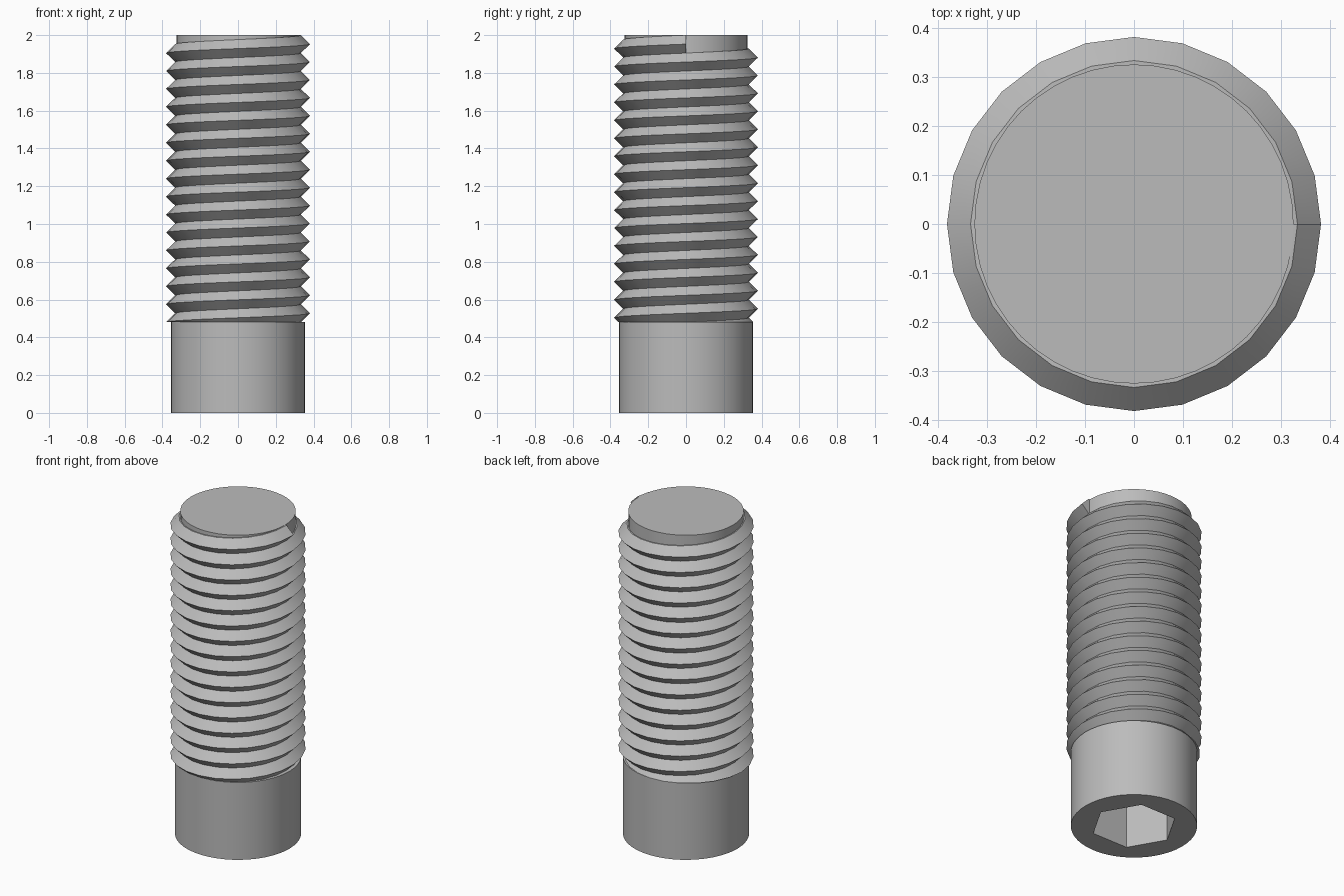
import bpy, bmesh
from math import cos, sin, tau, radians

cube = bpy.data.objects.get("Cube")
if cube:
    bpy.data.objects.remove(cube, do_unlink=True)

steel = bpy.data.materials.new("steel_grey")
steel.use_nodes = True
grey = (0.5, 0.5, 0.5, 1)
steel.diffuse_color = grey
steel.node_tree.nodes["Principled BSDF"].inputs["Base Color"].default_value = grey

PITCH, SEGS, TURNS = 0.095, 24, 18
SHANK_TOP, TOP = 0.48, 2.0
CORE, ROOT, CREST = 0.325, 0.333, 0.381


def polar(r, a, z):
    return (r * cos(a), r * sin(a), z)


def ring(bm, r, z, n):
    """Closed loop of n vertices and its edges."""
    vs = [bm.verts.new(polar(r, tau * i / n, z)) for i in range(n)]
    return vs, [bm.edges.new((vs[i - 1], vs[i])) for i in range(n)]


def bridge(bm, a, b):
    for i in range(len(a)):
        bm.faces.new((a[i - 1], a[i], b[i], b[i - 1]))


def finish(bm, name):
    bmesh.ops.recalc_face_normals(bm, faces=bm.faces)
    mesh = bpy.data.meshes.new(name)
    bm.to_mesh(mesh)
    bm.free()
    ob = bpy.data.objects.new(name, mesh)
    bpy.context.collection.objects.link(ob)
    mesh.materials.append(steel)
    bpy.ops.object.select_all(action='DESELECT')
    ob.select_set(True)
    bpy.context.view_layer.objects.active = ob
    bpy.ops.object.shade_smooth_by_angle(angle=radians(30))
    return ob


# Plain shank with a hexagonal socket in its underside
bm = bmesh.new()
low, low_edges = ring(bm, 0.355, 0, 48)
high, _ = ring(bm, 0.355, SHANK_TOP, 48)
mouth, mouth_edges = ring(bm, 0.243, 0, 6)
floor, _ = ring(bm, 0.243, 0.3, 6)
bridge(bm, low, high)
bridge(bm, mouth, floor)
bm.faces.new(high)
bm.faces.new(floor)
bmesh.ops.triangle_fill(bm, edges=low_edges + mouth_edges, use_beauty=True)
finish(bm, "shank")

# Core that shows as the flat tip
bm = bmesh.new()
low, _ = ring(bm, CORE, SHANK_TOP, 48)
high, _ = ring(bm, CORE, TOP, 48)
bridge(bm, low, high)
bm.faces.new(low)
bm.faces.new(high)
finish(bm, "core")

# Helical thread, each turn sharing its root edge with the next
bm = bmesh.new()
count = TURNS * SEGS
start = TOP - (TURNS + 0) * PITCH
root, crest = [], []
for k in range(count + SEGS + 1):
    a, z = tau * k / SEGS, start + PITCH * (k / SEGS - 1)
    root.append(bm.verts.new(polar(ROOT, a, z + PITCH)))
    if k <= count - SEGS:
        crest.append(bm.verts.new(polar(CREST, a, z + PITCH * 1.5)))
last = len(crest) - 1
for k in range(last):
    bm.faces.new((root[k], root[k + 1], crest[k + 1], crest[k]))
    bm.faces.new((crest[k], crest[k + 1], root[k + SEGS + 1], root[k + SEGS]))
# Narrow ledge from the final root to the core, and the thread's end face
ledge = [bm.verts.new(polar(CORE - 0.005, tau * k / SEGS, root[last + k].co.z))
         for k in range(SEGS + 1)]
for k in range(SEGS):
    bm.faces.new((root[last + k], root[last + k + 1], ledge[k + 1], ledge[k]))
bm.faces.new((ledge[0], root[last], crest[last], root[last + SEGS], ledge[SEGS]))
bmesh.ops.delete(bm, geom=[v for v in bm.verts if not v.link_faces], context='VERTS')
# Trim flat where the thread meets the shank
cut = bmesh.ops.bisect_plane(bm, geom=bm.verts[:] + bm.edges[:] + bm.faces[:],
                             plane_co=(0, 0, SHANK_TOP), plane_no=(0, 0, 1),
                             clear_inner=True)
rim = [g for g in cut["geom_cut"] if isinstance(g, bmesh.types.BMEdge)]
bmesh.ops.triangle_fill(bm, edges=rim, use_beauty=True)
finish(bm, "thread")
